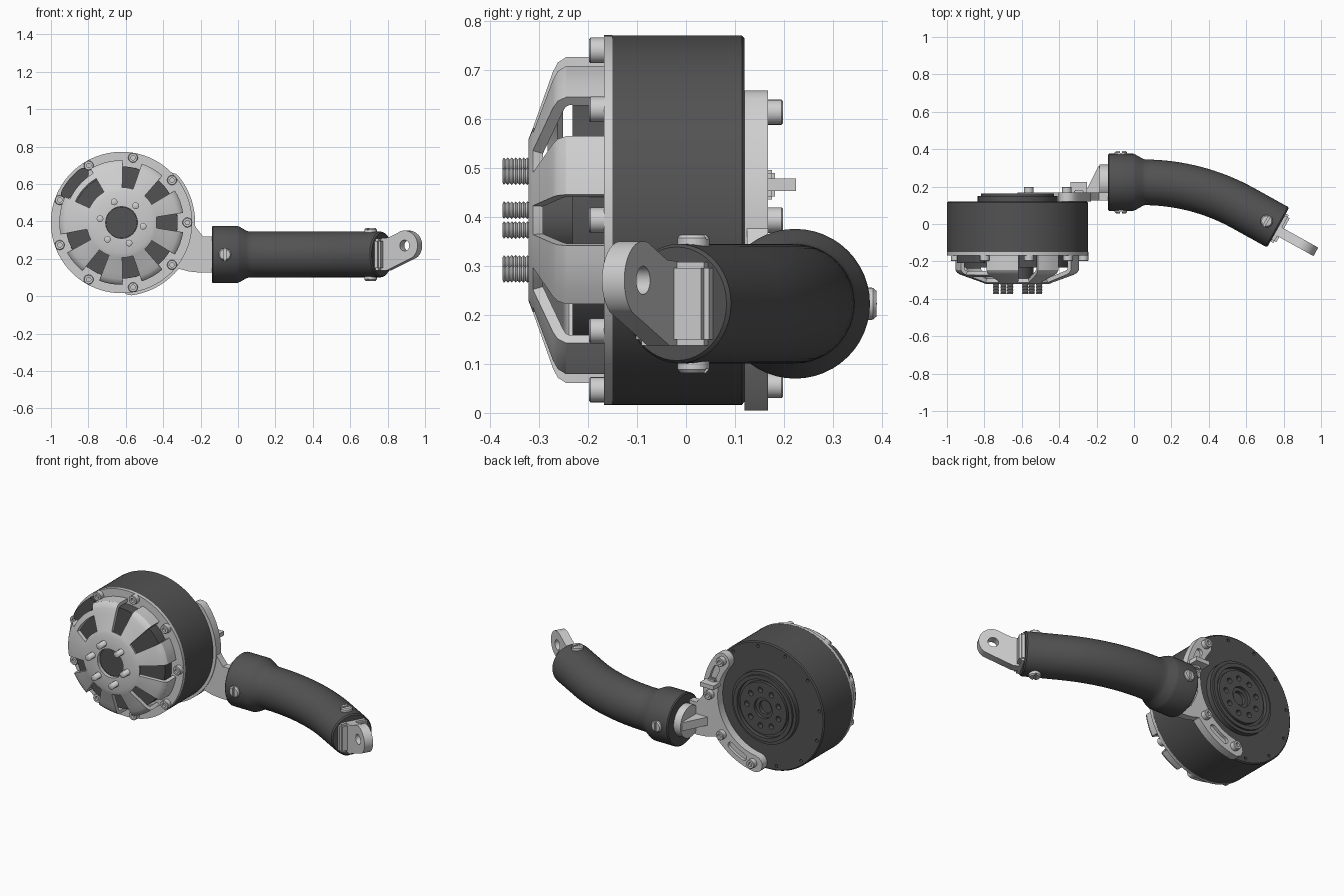
import bpy, bmesh
from math import sin, cos, pi, radians
from mathutils import Matrix, Vector

if "Cube" in bpy.data.objects:
    bpy.data.objects.remove(bpy.data.objects["Cube"])


def material(name, v):
    m = bpy.data.materials.new(name)
    m.use_nodes = True
    m.diffuse_color = (v, v, v, 1)
    bsdf = m.node_tree.nodes["Principled BSDF"]
    bsdf.inputs["Base Color"].default_value = (v, v, v, 1)
    bsdf.inputs["Roughness"].default_value = 0.6
    return m


DARK = material("dark grey", 0.085)
LIGHT = material("light grey", 0.62)
T, R = Matrix.Translation, Matrix.Rotation


def finish(name, bm, mat, matrix, fix_normals=True):
    if fix_normals:
        bmesh.ops.recalc_face_normals(bm, faces=bm.faces)
    me = bpy.data.meshes.new(name)
    bm.to_mesh(me)
    bm.free()
    me.materials.append(mat)
    smooth(me)
    ob = bpy.data.objects.new(name, me)
    ob.matrix_world = matrix
    bpy.context.collection.objects.link(ob)
    return ob


def smooth(me):
    me.shade_smooth()
    me.set_sharp_from_angle(angle=radians(32))


def lathe(name, prof, mat, matrix, n=32):
    """Spin (radius, height) points about local z; closed if off the axis."""
    bm = bmesh.new()
    rings = [[bm.verts.new((r * cos(2 * pi * i / n), r * sin(2 * pi * i / n), h))
              for i in range(n)] for r, h in prof]
    pairs = list(zip(rings, rings[1:]))
    if prof[0][0] > 0:
        pairs.append((rings[-1], rings[0]))
    for a, b in pairs:
        for i in range(n):
            j = (i + 1) % n
            bm.faces.new((a[i], a[j], b[j], b[i]))
    bmesh.ops.remove_doubles(bm, verts=bm.verts, dist=1e-5)
    return finish(name, bm, mat, matrix)


def rod(name, r, h0, h1, mat, matrix, n=32):
    return lathe(name, [(0, h0), (r, h0), (r, h1), (0, h1)], mat, matrix, n)


def prism(name, pts, h0, h1, mat, matrix, bevel=0):
    bm = bmesh.new()
    face = bm.faces.new([bm.verts.new((x, y, h0)) for x, y in pts])
    ext = bmesh.ops.extrude_face_region(bm, geom=[face])
    bmesh.ops.translate(bm, vec=(0, 0, h1 - h0),
                        verts=[v for v in ext["geom"] if isinstance(v, bmesh.types.BMVert)])
    if bevel:
        bmesh.ops.bevel(bm, geom=bm.edges[:], offset=bevel, segments=2, affect='EDGES')
    return finish(name, bm, mat, matrix)


def box(w, d):
    return [(-w / 2, -d / 2), (w / 2, -d / 2), (w / 2, d / 2), (-w / 2, d / 2)]


def polar(r, deg, cx=0, cy=0):
    return (cx + r * cos(radians(deg)), cy + r * sin(radians(deg)))


def arc_outline(r, half, a0, a1, n=32):
    """Curved slot shape with round ends."""
    steps = [a0 + (a1 - a0) * i / n for i in range(n + 1)]
    pts = [polar(r + half, a) for a in steps]
    pts += [polar(half, a1 + 180 * i / 8, *polar(r, a1)) for i in range(1, 8)]
    pts += [polar(r - half, a) for a in reversed(steps)]
    pts += [polar(half, a0 + 180 + 180 * i / 8, *polar(r, a0)) for i in range(1, 8)]
    return pts


def cut(ob, cutters):
    for c in cutters:
        mod = ob.modifiers.new("cut", 'BOOLEAN')
        mod.object, mod.operation, mod.solver = c, 'DIFFERENCE', 'EXACT'
    bake(ob)
    for c in cutters:
        bpy.data.objects.remove(c)


def bake(ob):
    bpy.context.view_layer.update()
    dg = bpy.context.evaluated_depsgraph_get()
    me = bpy.data.meshes.new_from_object(ob.evaluated_get(dg))
    ob.modifiers.clear()
    ob.data = me
    smooth(me)


# Motor frame: local z points to the front, local xy is the front face
M = T((-0.6225, 0, 0.394)) @ R(pi / 2, 4, 'X')
BACK = R(pi, 4, 'X')

# Motor can, stator, shaft and front rim
body = lathe("motor_body", [(0, -.12), (.371, -.12), (.3775, -.114), (.3775, .15), (0, .15)], DARK, M, 96)
cut(body, [rod("rim_hole", .009, -.14, -.1, DARK, M @ T((*polar(.35, a), 0)), 12)
           for a in range(20, 380, 30)])
rod("stator", .3, .14, .232, DARK, M, 64)
rod("front_shaft", .084, .2, .3, DARK, M, 48)
lathe("front_rim", [(.3, .15), (.378, .15), (.378, .168), (.3, .168)], LIGHT, M, 96)
prism("connector", arc_outline(.333, .03, 128, 152), .16, .208, DARK, M)

# Rear hub with grooves and a ring of holes
hub = lathe("rear_hub", [(.04, -.11), (.04, -.14), (.06, -.14), (.06, -.158), (.155, -.158),
                         (.155, -.14), (.172, -.14), (.172, -.162), (.195, -.162), (.195, -.15),
                         (.213, -.15), (.213, -.11)], DARK, M, 64)
cut(hub, [rod("hub_hole", .016, -.17, -.13, DARK, M @ T((*polar(.108, a), 0)), 16)
          for a in range(0, 360, 40)])


# Front cover: spun shell with windows left open every 40 degrees
def front_cover():
    prof = [(.085, .3), (.085, .322), (.165, .322), (.188, .313), (.272, .283),
            (.303, .272), (.322, .262), (.333, .245), (.333, .168)]
    offs = [-9, -4.5, 0, 4.5, 9, 14.5, 20, 25.5]
    angs = [40 * k + o for k in range(9) for o in offs]
    bm = bmesh.new()
    rings = [[bm.verts.new((*polar(r, a), h)) for a in angs] for r, h in prof]
    n = len(angs)
    for row in range(len(prof) - 1):
        for i in range(n):
            mid = angs[i] + 2.5
            near = (mid + 9) % 40 < 18
            wide = 122 < mid < 157
            side = 110 < mid < 171
            if wide and (row == 3 or row >= 5):
                continue
            if near and not side and row >= 3:
                continue
            j = (i + 1) % n
            f = bm.faces.new((rings[row][i], rings[row][j], rings[row + 1][j], rings[row + 1][i]))
            f.normal_update()
            c = f.calc_center_median()
            out = Vector((c.x, c.y, c.z - .1)) if row else Vector((-c.x, -c.y, 0))
            if f.normal.dot(out) < 0:
                f.normal_flip()
    ob = finish("front_cover", bm, LIGHT, M, False)
    mod = ob.modifiers.new("wall", 'SOLIDIFY')
    mod.thickness, mod.offset = .022, -1
    bake(ob)


front_cover()

# Socket head screws on the rim and on the bracket
screw = [(0, .016), (.012, .016), (.012, .03), (.023, .03), (.026, .027), (.026, 0), (0, 0)]
for k in range(9):
    lathe("rim_screw", screw, LIGHT, M @ T((*polar(.352, 40 * k), .168)), 20)
for a in (-80, -40, 0, 40):
    lathe("bracket_screw", screw, LIGHT, M @ T((*polar(.343, a), -.168)) @ BACK, 20)

# Threaded studs on the cover
thread = [(0, .3)]
for k in range(7):
    thread += [(.014, .32 + k * .008), (.018, .324 + k * .008)]
thread += [(.013, .375), (0, .375)]
for k in range(6):
    lathe("stud", thread, LIGHT, M @ T((*polar(.117, 60 * k - 10), 0)), 16)

# Curved bracket behind the motor, with pockets
bracket = prism("bracket", arc_outline(.344, .049, -82, 39), -.168, -.12, LIGHT, M)
cut(bracket, [prism("pocket", arc_outline(.343, .02, a, a + 16, 8), -.2, -.15, LIGHT, M)
              for a in (-69, 12)])

# Arm plate, gusset and plug joining bracket to tube
prism("arm_plate", [(.37, .02), (.4, -.03), (.435, -.074), (.49, -.074), (.49, -.268),
                    (.42, -.268), (.36, -.262), (.28, -.24), (.33, -.1)], -.168, -.125, LIGHT, M)
prism("arm_gusset", [(-.27, .15), (-.19, .31), (-.13, .31), (-.13, .13)], .2, .25, LIGHT, T((0, 0, 0)))
TUBE_Y = .223
rod("tube_plug", .094, -.185, -.12, LIGHT, T((0, TUBE_Y, .223)) @ R(pi / 2, 4, 'Y'), 48)
prism("cable_tab", box(.09, .025), -.225, -.16, LIGHT, M @ T((.327, .072, 0)))
prism("cable_tab_foot", box(.05, .06), -.182, -.16, LIGHT, M @ T((.327, .072, 0)), .006)

# Bent tube with a wide collar
BEND, RAD, S0 = radians(29), 1.1, .19
S1 = S0 + BEND * RAD
END = S1 + .214


def path(s):
    a = min(max((s - S0) / RAD, 0), BEND)
    x = -.14 + min(s, S0) + RAD * sin(a)
    y = TUBE_Y - RAD * (1 - cos(a))
    rest = max(s - S1, 0)
    return Vector((x + rest * cos(a), y - rest * sin(a), .223)), a


def tube():
    stations = [(0, .147), (.006, .153), (.135, .153), (.15, .147), (.185, .127), (.2, .122)]
    stations += [(S0 + (S1 - S0) * i / 16, .122) for i in range(1, 17)]
    stations += [(END - .008, .122), (END, .116)]
    bm = bmesh.new()
    n, rings = 48, []
    for s, r in stations:
        c, a = path(s)
        side = Vector((sin(a), cos(a), 0))
        rings.append([bm.verts.new(c + r * (side * cos(2 * pi * i / n) + Vector((0, 0, sin(2 * pi * i / n)))))
                      for i in range(n)])
    for a, b in zip(rings, rings[1:]):
        for i in range(n):
            bm.faces.new((a[i], a[(i + 1) % n], b[(i + 1) % n], b[i]))
    bm.faces.new(rings[0])
    bm.faces.new(rings[-1])
    finish("tube", bm, DARK, Matrix())


tube()


# Slotted buttons through collar and tube end
def button(matrix):
    ob = lathe("slotted_button", [(0, -.03), (.033, -.03), (.033, .012), (.027, .019), (0, .02)],
               LIGHT, matrix, 28)
    cut(ob, [prism("slot", box(.01, .1), .01, .04, LIGHT, matrix)])


for side in (1, -1):
    button(T((-.07, TUBE_Y, .223)) @ R(side * pi / 2, 4, 'X') @ T((0, 0, .147)))
    flip = Matrix() if side > 0 else BACK
    button(T(path(END - .07)[0]) @ R(-BEND, 4, 'Z') @ flip @ T((0, 0, .122)))

# End fitting: square base and an eye plate with a hole
TIP = T(path(END)[0]) @ R(-BEND, 4, 'Z')
prism("eye_base", box(.17, .17), -.03, .03, LIGHT, TIP @ R(pi / 2, 4, 'Y'), .012)
EYE = TIP @ T((0, -.016, 0)) @ R(pi / 2, 4, 'X')
outline = [(0, -.085), (.05, -.085)]
outline += [polar(.08, a, .16, .048) for a in range(-55, 106, 10)]
outline += [(.06, .09), (0, .085)]
eye = prism("eye_plate", outline, -.026, .026, LIGHT, EYE)
cut(eye, [rod("eye_hole", .029, -.1, .1, LIGHT, EYE @ T((.16, .048, 0)), 28)])
